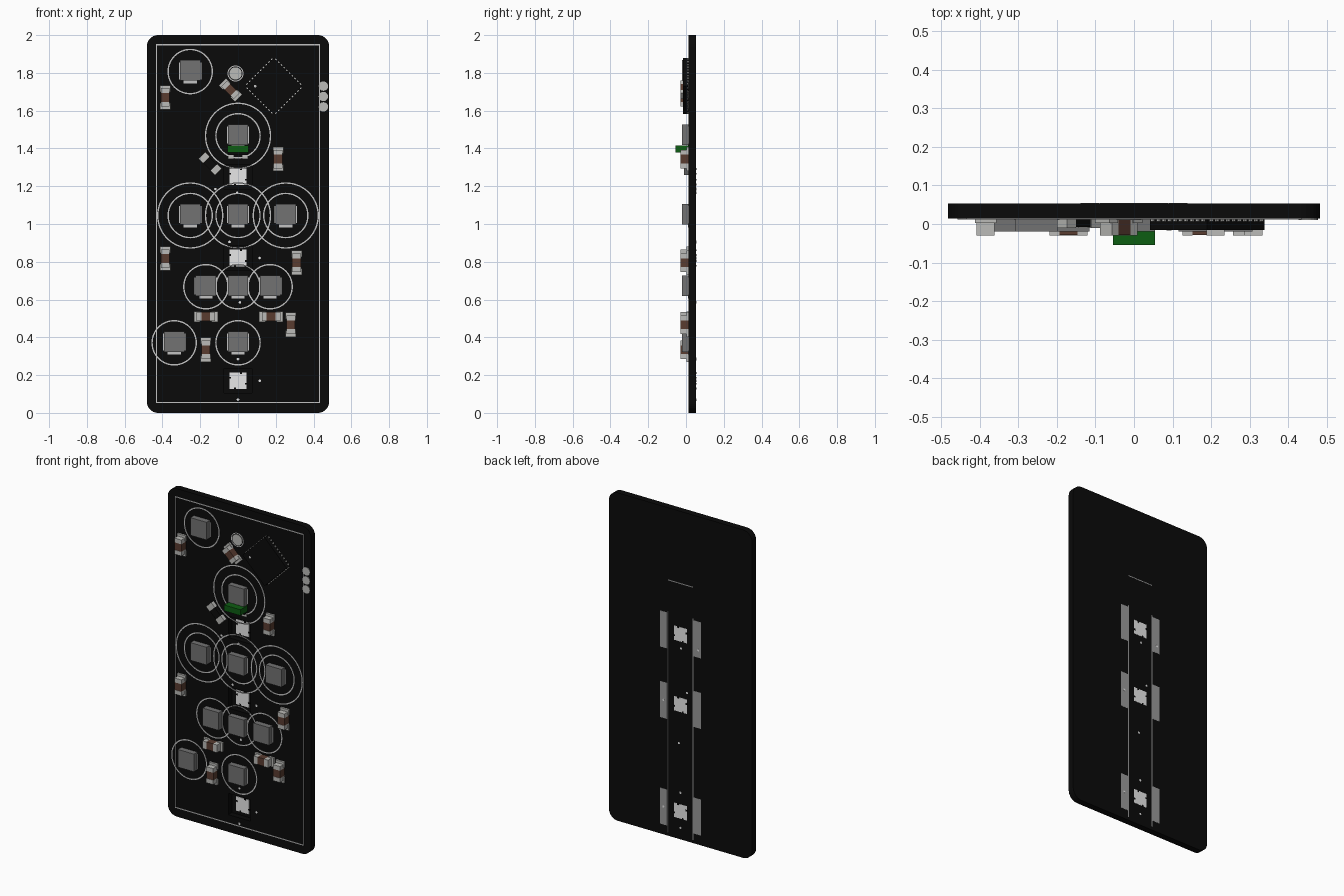
import bpy, bmesh, math
from mathutils import Matrix, Vector

cube = bpy.data.objects.get("Cube")
if cube:
    bpy.data.objects.remove(cube)

FRONT, BACK = 0.014, 0.053      # board faces along y


def material(name, rgb):
    m = bpy.data.materials.new(name)
    m.use_nodes = True
    m.diffuse_color = (*rgb, 1)
    m.node_tree.nodes["Principled BSDF"].inputs["Base Color"].default_value = (*rgb, 1)
    return m


BLACK = material("board black", (0.003, 0.003, 0.003))
WHITE = material("lamp white", (1, 1, 1))
PRINT = material("print light grey", (0.55, 0.55, 0.55))
METAL = material("solder grey", (0.5, 0.5, 0.48))
PAD = material("back pad grey", (0.32, 0.32, 0.32))
STEEL = material("button grey", (0.17, 0.17, 0.17))
BROWN = material("ceramic brown", (0.1, 0.045, 0.03))
GREEN = material("sensor green", (0.004, 0.11, 0.006))


class Part:
    """Collects boxes, discs and rings in the x-z plane into one object."""

    def __init__(self, name, x=0, z=0, angle=0):
        self.name, self.bm, self.mats = name, bmesh.new(), []
        self.place = Matrix.Translation((x, 0, z)) @ Matrix.Rotation(math.radians(angle), 4, "Y")

    def paint(self, faces, mat):
        if mat not in self.mats:
            self.mats.append(mat)
        for f in faces:
            f.material_index = self.mats.index(mat)

    def box(self, x, z, w, h, y0, y1, mat):
        m = Matrix.Translation((x, (y0 + y1) / 2, z)) @ Matrix.Diagonal((w, abs(y1 - y0), h, 1))
        r = bmesh.ops.create_cube(self.bm, size=1, matrix=m)
        self.paint({f for v in r["verts"] for f in v.link_faces}, mat)

    def disc(self, x, z, radius, y0, y1, mat, sides=20):
        m = Matrix.Translation((x, (y0 + y1) / 2, z)) @ Matrix.Rotation(math.pi / 2, 4, "X")
        r = bmesh.ops.create_cone(self.bm, cap_ends=True, segments=sides, radius1=radius,
                                  radius2=radius, depth=abs(y1 - y0), matrix=m)
        self.paint({f for v in r["verts"] for f in v.link_faces}, mat)

    def ring(self, radius, width, mat, sides=64):
        loops = []
        for r, y in ((radius - width / 2, FRONT), (radius - width / 2, FRONT - 0.002),
                     (radius + width / 2, FRONT - 0.002), (radius + width / 2, FRONT)):
            loops.append([self.bm.verts.new((r * math.cos(a), y, r * math.sin(a)))
                          for a in (math.tau * i / sides for i in range(sides))])
        faces = []
        for a, b in zip(loops, loops[1:]):
            for i in range(sides):
                j = (i + 1) % sides
                faces.append(self.bm.faces.new((a[i], a[j], b[j], b[i])))
        self.paint(faces, mat)

    def done(self):
        bmesh.ops.recalc_face_normals(self.bm, faces=self.bm.faces)
        mesh = bpy.data.meshes.new(self.name)
        self.bm.transform(self.place)
        self.bm.to_mesh(mesh)
        self.bm.free()
        for m in self.mats:
            mesh.materials.append(m)
        ob = bpy.data.objects.new(self.name, mesh)
        bpy.context.collection.objects.link(ob)
        return ob


# Circuit board with rounded corners
part = Part("circuit_board")
part.box(0, 1, 0.966, 2, FRONT, BACK, BLACK)
corners = [e for e in part.bm.edges if abs(e.verts[0].co.y - e.verts[1].co.y) > 0.01]
bmesh.ops.bevel(part.bm, geom=corners, offset=0.06, segments=8, affect="EDGES", profile=0.5)
board = part.done()

# Recesses in the front for the lamps
LAMPS = (1.25, 0.82, 0.17)
part = Part("lamp_recess_cutter")
for z in LAMPS:
    part.box(0, z, 0.15, 0.13, -0.05, 0.048, BLACK)
cutter = part.done()
cutter.hide_render = True
cutter.hide_viewport = True
cut = board.modifiers.new("lamp recesses", "BOOLEAN")
cut.object = cutter
cut.solver = "EXACT"

# Lamps, seen on both faces, with dark notches and pads on the back
for z in LAMPS:
    part = Part("lamp", 0, z)
    part.box(0, 0, 0.088, 0.088, 0.045, BACK + 0.001, WHITE)
    for s in (-1, 1):
        part.box(s * 0.016, s * 0.041, 0.01, 0.01, 0.044, BACK + 0.002, BLACK)
        part.box(s * 0.041, -s * 0.016, 0.01, 0.01, 0.044, BACK + 0.002, BLACK)
    part.done()
    part = Part("back_pads", 0, z)
    for s in (-1, 1):
        part.box(s * 0.114, 0, 0.05, 0.22, BACK, BACK + 0.001, PAD)
    part.done()

# Thin lines on the back
part = Part("back_lines")
for s in (-1, 1):
    part.box(s * 0.085, 0.695, 0.006, 1.35, BACK, BACK + 0.001, PAD)
part.box(0, 1.56, 0.17, 0.006, BACK, BACK + 0.001, PAD)
part.done()

# Small plated holes
part = Part("vias")
for x, z in ((-0.12, 1.185), (-0.005, 1.165), (-0.045, 0.905), (0.115, 0.82),
             (0.01, 0.585), (0, 0.285), (0.115, 0.17), (0, 0.07)):
    part.disc(x, z, 0.007, FRONT - 0.001, BACK + 0.0015, WHITE, 10)
part.done()

# Printed border
part = Part("printed_border")
for s in (-1, 1):
    part.box(s * 0.432, 1.002, 0.006, 1.9, FRONT - 0.002, FRONT, PRINT)
    part.box(0, 1.002 + s * 0.947, 0.864, 0.006, FRONT - 0.002, FRONT, PRINT)
part.done()

# Push buttons with their printed rings
SMALL, LARGE = (0.117,), (0.117, 0.172)
for x, z, radii in ((-0.253, 1.807, SMALL), (0, 1.467, LARGE), (-0.253, 1.045, LARGE),
                    (0, 1.045, LARGE), (0.253, 1.045, LARGE), (-0.17, 0.668, SMALL),
                    (0, 0.668, SMALL), (0.17, 0.668, SMALL), (-0.338, 0.371, SMALL),
                    (0, 0.371, SMALL)):
    part = Part("button", x, z)
    part.box(0, 0.006, 0.108, 0.108, FRONT, -0.02, STEEL)
    part.box(0, 0.004, 0.118, 0.09, FRONT, FRONT - 0.004, PRINT)
    part.box(0, -0.055, 0.07, 0.016, FRONT, FRONT - 0.004, PRINT)
    for r in radii:
        part.ring(r, 0.007, PRINT)
    part.done()

# Capacitors: brown body with two metal ends
for x, z, angle, size in ((-0.385, 1.67, 0, 1), (-0.385, 0.817, 0, 1), (0.31, 0.795, 0, 1),
                          (0.212, 1.344, 0, 1), (-0.17, 0.334, 0, 1), (0.28, 0.467, 0, 1),
                          (-0.17, 0.51, 90, 1), (0.175, 0.51, 90, 1), (-0.04, 1.71, -45, 0.95)):
    part = Part("capacitor", x, z, angle)
    part.box(0, 0, 0.046 * size, 0.06 * size, FRONT, -0.028, BROWN)
    for s in (-1, 1):
        part.box(0, s * 0.036 * size, 0.047 * size, 0.026 * size, FRONT, -0.03, METAL)
        part.box(0, s * 0.047 * size, 0.056 * size, 0.034 * size, FRONT, 0.002, METAL)
    part.done()

# Resistor
part = Part("resistor", -0.148, 1.32, -45)
part.box(0, 0, 0.045, 0.06, FRONT, -0.008, BLACK)
for s in (-1, 1):
    part.box(0, s * 0.045, 0.05, 0.034, FRONT, -0.01, METAL)
part.done()

# Processor chip turned on its corner, with a row of contacts per side
part = Part("processor", 0.19, 1.73, 45)
part.box(0, 0, 0.21, 0.21, FRONT, -0.016, BLACK)
part.disc(-0.07, -0.07, 0.007, -0.016, -0.0165, PRINT, 12)
for i in range(10):
    t = (i - 4.5) * 0.0205
    for s in (-1, 1):
        part.box(t, s * 0.106, 0.009, 0.009, FRONT, 0.007, METAL)
        part.box(s * 0.106, t, 0.009, 0.009, FRONT, 0.007, METAL)
part.done()

# Green infrared sensor with its legs
part = Part("infrared_sensor", 0, 1.397)
part.box(0, 0, 0.11, 0.036, FRONT, -0.055, GREEN)
part.box(0, -0.024, 0.1, 0.014, FRONT, -0.012, BLACK)
for s in (-1, 1):
    part.box(s * 0.036, -0.04, 0.032, 0.024, FRONT, 0.006, METAL)
part.done()

# Round contact pads
part = Part("round_pads")
part.disc(-0.013, 1.797, 0.033, FRONT, FRONT - 0.003, METAL)
for z in (1.73, 1.675, 1.62):
    part.disc(0.452, z, 0.025, FRONT, FRONT - 0.003, METAL)
part.done()
part = Part("round_pad_outline", -0.013, 1.797)
part.ring(0.04, 0.005, PRINT, 32)
part.done()
